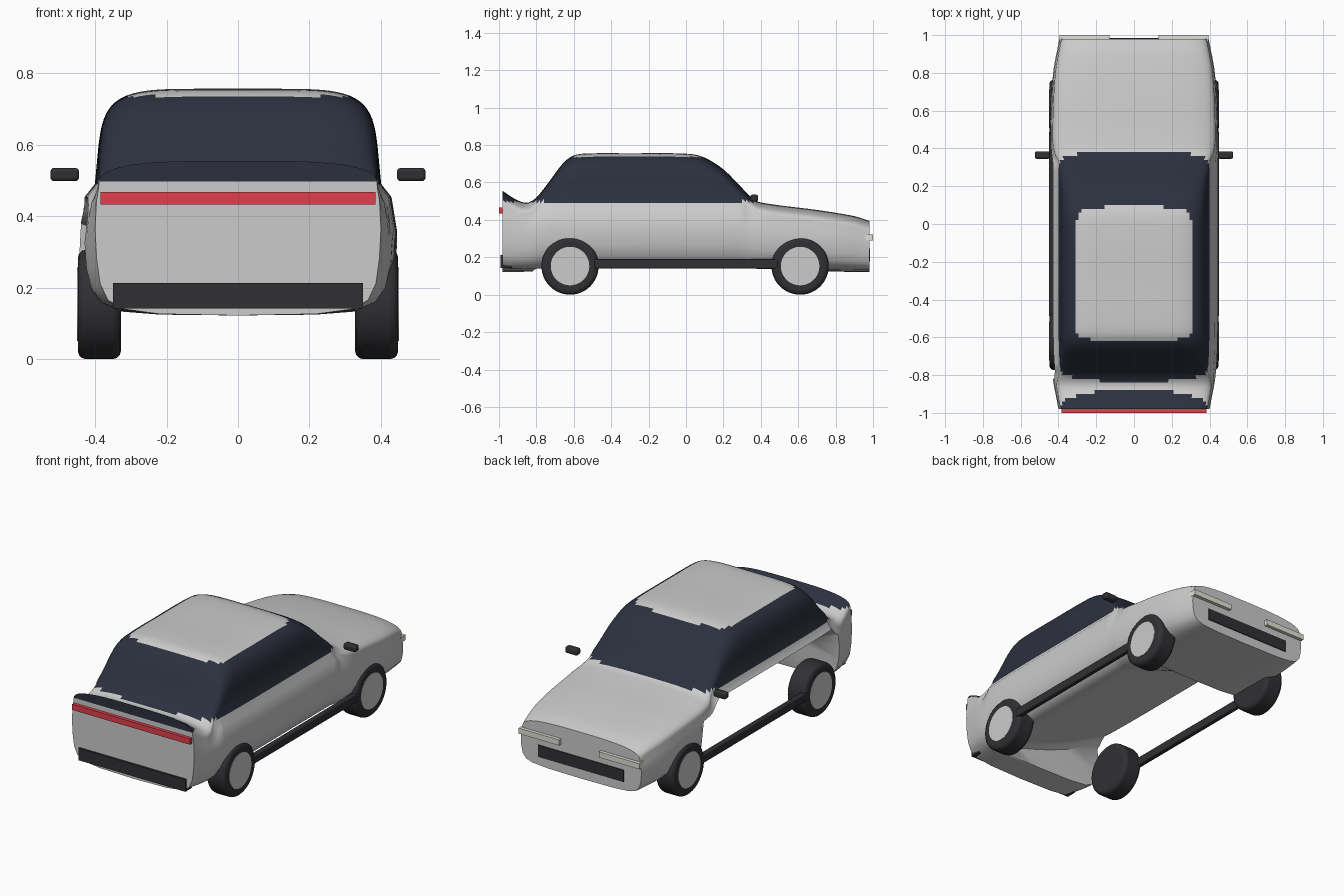
import bpy, bmesh
from math import sin, cos, pi

if "Cube" in bpy.data.objects:
    bpy.data.objects.remove(bpy.data.objects["Cube"])


def mat(name, col):
    m = bpy.data.materials.new(name)
    m.diffuse_color = (*col, 1)
    m.use_nodes = True
    m.node_tree.nodes["Principled BSDF"].inputs["Base Color"].default_value = m.diffuse_color
    return m


DARK = mat("dark_trim", (0.03, 0.03, 0.034))
GLASS = mat("tinted_glass", (0.025, 0.03, 0.048))
RED = mat("red_lens", (0.75, 0.05, 0.075))
CREAM = mat("pale_lens", (0.75, 0.75, 0.68))


def smooth(ob, angle=35):
    bpy.ops.object.select_all(action='DESELECT')
    ob.select_set(True)
    bpy.context.view_layer.objects.active = ob
    bpy.ops.object.shade_smooth_by_angle(angle=angle * pi / 180)


def bevel(ob, width, segments=3):
    m = ob.modifiers.new("bevel", 'BEVEL')
    m.width, m.segments = width, segments
    m.limit_method = 'ANGLE'


def box(name, x, y, z, material, bev=0):
    bpy.ops.mesh.primitive_cube_add(size=1, location=[(a + b) / 2 for a, b in (x, y, z)])
    ob = bpy.context.object
    ob.name = name
    ob.scale = [b - a for a, b in (x, y, z)]
    bpy.ops.object.transform_apply(location=False, rotation=False, scale=True)
    ob.data.materials.append(material)
    if bev:
        bevel(ob, bev)
        smooth(ob)
    return ob


def disc(name, x, y, z, radius, depth, material=None, bev=0):
    bpy.ops.mesh.primitive_cylinder_add(vertices=48, radius=radius, depth=depth,
                                        location=(x, y, z), rotation=(0, pi / 2, 0))
    ob = bpy.context.object
    ob.name = name
    if material:
        ob.data.materials.append(material)
    if bev:
        bevel(ob, bev)
    smooth(ob)
    return ob


def curve(table, y):
    """Smooth interpolation through (y, value) pairs."""
    n = len(table)
    slope = [(table[min(i + 1, n - 1)][1] - table[max(i - 1, 0)][1]) /
             (table[min(i + 1, n - 1)][0] - table[max(i - 1, 0)][0]) for i in range(n)]
    for i in range(n - 1):
        (a, va), (b, vb) = table[i], table[i + 1]
        if y <= b + 1e-6:
            h = b - a
            t = (y - a) / h
            return ((2*t**3 - 3*t*t + 1) * va + (t**3 - 2*t*t + t) * h * slope[i]
                    + (3*t*t - 2*t**3) * vb + (t**3 - t*t) * h * slope[i + 1])


def clamp(v):
    return min(max(v, 0), 1)


# Body shell: roof line, plan half width and lower half sections (ends, middle)
TOP = [(-.98, .555), (-.92, .515), (-.86, .492), (-.81, .51), (-.75, .58), (-.66, .70),
       (-.61, .74), (-.55, .754), (-.3, .756), (0, .754), (.09, .737), (.2, .67),
       (.3, .57), (.37, .505), (.45, .485), (.7, .453), (.9, .42), (.98, .395)]
WIDTH = [(-.98, .40), (-.8, .432), (-.6, .443), (0, .445), (.5, .443), (.8, .428), (.98, .395)]
ENDS = [(0, 0), (.55, .012), (.8, .05), (.91, .12), (.965, .25), (.99, .45), (1, .68)]
MIDDLE = [(0, .01), (.5, .02), (.76, .055), (.87, .125), (.945, .24), (.985, .4), (1, .64)]
ARC = 18
BOTTOM = .122


def section(y):
    top, w = curve(TOP, y), curve(WIDTH, y)
    s = min(.49, top - .075)
    inside = y > -.85
    g = clamp((top - .48) / .2) if inside else 0      # 1 at the cabin, 0 at hood and tail
    c = clamp((top - .485) / .05) if inside else 0
    m = clamp((.95 - abs(y)) / .35)
    half = [(w * (a + (p - a) * m), BOTTOM + (s - BOTTOM) * (b + (q - b) * m))
            for (a, b), (p, q) in zip(ENDS, MIDDLE)]
    shoulder = .975 - .075 * c
    half += [(w * (.99 - .025 * c), BOTTOM + (s - BOTTOM) * .9), (w * shoulder, s)]
    e = .62 - .26 * g
    for i in range(1, ARC + 1):
        t = pi / 2 * i / ARC
        f = sin(t) ** e
        x = shoulder * w * cos(t) ** e * (1 - .06 * g * f) if i < ARC else 0
        half.append((x, s + (top - s) * f))
    left = [(-x, z) for x, z in half]
    # open left flank: the underside slopes up to the left belt line
    if -.81 < y < .46:
        a, b = half[2], left[7]
        for k in range(1, 9):
            u = k / 9
            p = (a[0] + (b[0] - a[0]) * u, a[1] + (b[1] - a[1]) * u - .03 * sin(pi * u))
            if k <= 2:
                half[2 - k] = p
            else:
                left[k - 2] = p
    return half + left[-2:0:-1]


bm = bmesh.new()
STEPS = 98
rings = []
for i in range(STEPS + 1):
    y = -.98 + 1.96 * i / STEPS
    rings.append([bm.verts.new((x, y, z)) for x, z in section(y)])
n = len(rings[0])
for a, b in zip(rings, rings[1:]):
    for j in range(n):
        k = (j + 1) % n
        bm.faces.new((a[j], a[k], b[k], b[j]))
for r in (rings[0], rings[-1]):
    for j in range(n // 2):
        quad = [r[j], r[j + 1], r[(n - j - 1) % n], r[(n - j) % n]]
        bm.faces.new(list(dict.fromkeys(quad)))
for f in bm.faces:
    f.material_index = int(.497 < f.calc_center_median().z < .736)
bmesh.ops.recalc_face_normals(bm, faces=bm.faces)
me = bpy.data.meshes.new("body")
bm.to_mesh(me)
bm.free()
me.materials.append(None)
me.materials.append(GLASS)
body = bpy.data.objects.new("body", me)
bpy.context.collection.objects.link(body)
smooth(body, 45)

# Parts repeated on both sides
for side, s in (("right", 1), ("left", -1)):
    def span(a, b):
        return tuple(sorted((s * a, s * b)))
    for end, y in (("rear", -.62), ("front", .61)):
        disc(f"{end}_{side}_tyre", s * .388, y, .153, .153, .12, DARK, .022)
        disc(f"{end}_{side}_hub", s * .410, y, .153, .103, .08)
    box(f"{side}_sill", span(.42, .45), (-.49, .49), (.14, .19), DARK, .006)
    box(f"{side}_mirror", span(.445, .525), (.345, .385), (.498, .535), DARK, .01)
    box(f"{side}_headlight", span(.13, .395), (.96, 1.0), (.29, .323), CREAM)

# Front and rear trim
box("tail_light_bar", (-.385, .385), (-1.0, -.96), (.433, .467), RED)
box("rear_bumper", (-.35, .35), (-.992, -.93), (.142, .213), DARK)
box("grille", (-.28, .28), (.94, .985), (.178, .248), DARK)
